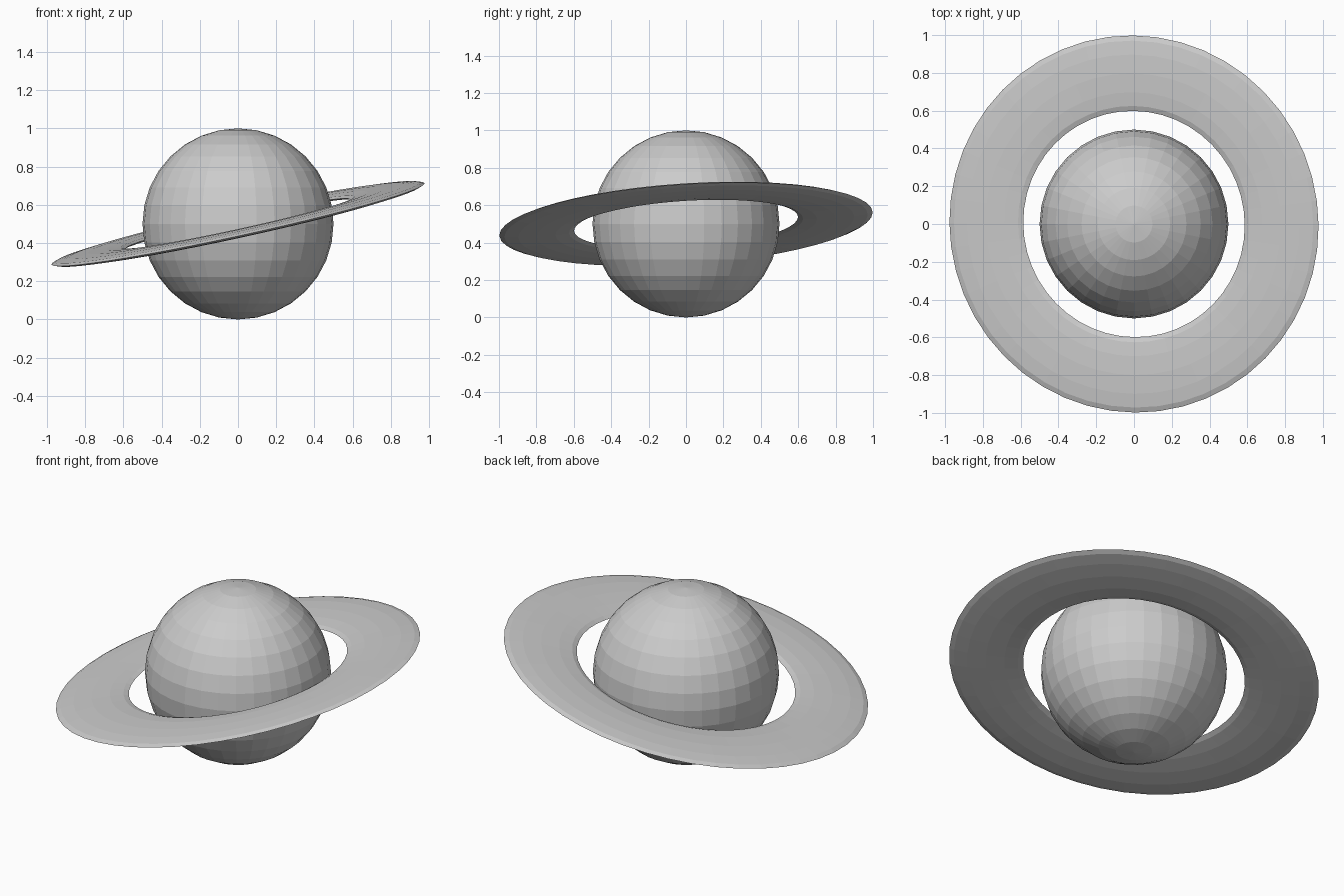
import bpy
import math
from mathutils import Matrix, Vector

cube = bpy.data.objects.get("Cube")
if cube:
    bpy.data.objects.remove(cube, do_unlink=True)

CENTRE = Vector((0, 0, 0.5))


def make_material(name, colour):
    mat = bpy.data.materials.new(name)
    mat.use_nodes = True
    mat.diffuse_color = colour
    mat.node_tree.nodes["Principled BSDF"].inputs["Base Color"].default_value = colour
    return mat


grey = make_material("light_grey", (0.6, 0.6, 0.6, 1))


def finish(name):
    obj = bpy.context.object
    obj.name = name
    obj.data.materials.clear()
    obj.data.materials.append(grey)
    bpy.ops.object.shade_flat()
    return obj


# Faceted planet ball
bpy.ops.mesh.primitive_uv_sphere_add(
    segments=32, ring_count=16, radius=0.5, location=CENTRE)
finish("planet")

# Flattened, tilted ring around the planet
bpy.ops.mesh.primitive_torus_add(
    major_segments=48, minor_segments=12, major_radius=0.8, minor_radius=0.2)
ring = finish("planet_ring")
ring.data.transform(Matrix.Diagonal((1, 1, 0.1, 1)))
normal = Vector((-0.218, -0.064, 1)).normalized()
tilt = Vector((0, 0, 1)).rotation_difference(normal)
ring.rotation_euler = tilt.to_euler()
ring.location = CENTRE
